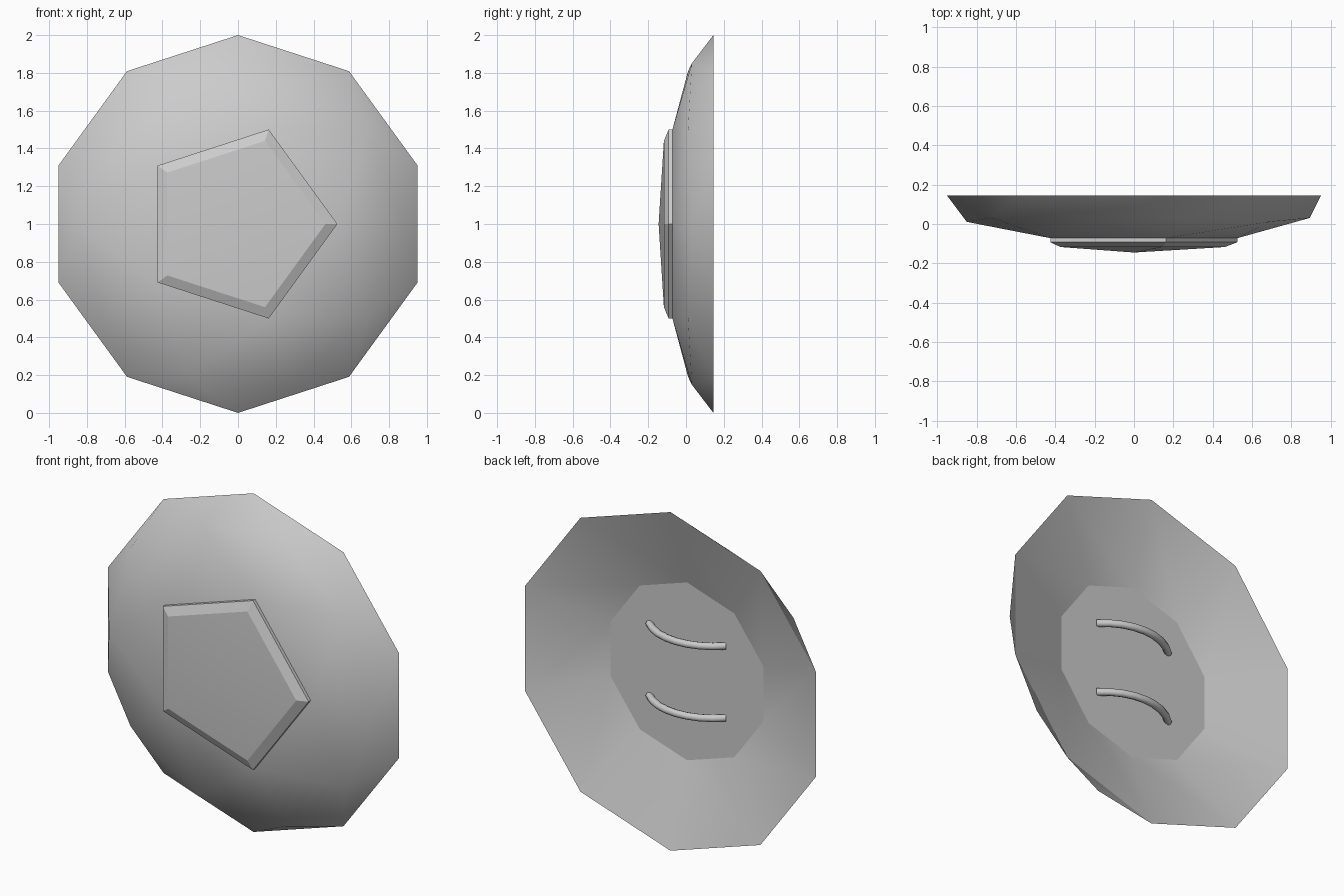
import bpy, bmesh, math
from mathutils import Vector

if "Cube" in bpy.data.objects:
    bpy.data.objects.remove(bpy.data.objects["Cube"])

RIM_Y, DEPTH, FLOOR_Y = 0.145, 0.255, -0.01


def finish(bm, name, angle):
    bmesh.ops.recalc_face_normals(bm, faces=bm.faces)
    me = bpy.data.meshes.new(name)
    bm.to_mesh(me)
    bm.free()
    ob = bpy.data.objects.new(name, me)
    bpy.context.collection.objects.link(ob)
    bpy.ops.object.select_all(action='DESELECT')
    bpy.context.view_layer.objects.active = ob
    ob.select_set(True)
    bpy.ops.object.shade_smooth_by_angle(angle=math.radians(angle))
    return ob


def ring(bm, n, r, y, start=0.0):
    return [bm.verts.new((r * math.cos(start + math.tau * i / n), y,
                          1 + r * math.sin(start + math.tau * i / n))) for i in range(n)]


def bridge(bm, a, b):
    n = len(a)
    for i in range(n):
        j = (i + 1) % n
        bm.faces.new((a[i], a[j], b[j], b[i]))


# Domed front: flattened half icosphere, with the centre left open for the boss
bm = bmesh.new()
bmesh.ops.create_icosphere(bm, subdivisions=2, radius=1)
for v in bm.verts:
    v.co.normalize()
bmesh.ops.delete(bm, geom=[v for v in bm.verts if v.co.z < -0.01 or v.co.z > 0.99], context='VERTS')
for v in bm.verts:
    x, y, z = v.co
    v.co = Vector((x, RIM_Y - DEPTH * z, 1 + y))
dome = finish(bm, "shield_front", 60)
# open shell: make its normals face forward
if sum(p.normal.y for p in dome.data.polygons) > 0:
    dome.data.flip_normals()

# Raised five-sided boss with a bevelled edge and a shallow point
bm = bmesh.new()
a = ring(bm, 5, 0.526, -0.072)
b = ring(bm, 5, 0.526, -0.092)
c = ring(bm, 5, 0.463, -0.117)
bridge(bm, a, b)
bridge(bm, b, c)
tip = bm.verts.new((0, -0.145, 1))
for i in range(5):
    bm.faces.new((c[i], c[(i + 1) % 5], tip))
bm.faces.new(a)
finish(bm, "center_boss", 15)

# Hollow back: sloping wall down to a flat ten-sided floor
bm = bmesh.new()
s = math.radians(18)
a = ring(bm, 10, 1.0, RIM_Y, s)
b = ring(bm, 10, 0.525, FLOOR_Y, s)
bridge(bm, a, b)
bm.faces.new(b)
back = finish(bm, "shield_back", 15)
if sum(p.normal.y for p in back.data.polygons) < 0:
    back.data.flip_normals()


# Two arched grips across the floor
def grip(name, z):
    half, rise, segs, sides, rad = 0.245, 0.1, 8, 8, 0.021
    R = (half ** 2 + rise ** 2) / (2 * rise)
    sweep = math.asin(half / R) + 0.015
    bm = bmesh.new()
    rings = []
    for i in range(segs + 1):
        t = sweep * (2 * i / segs - 1)
        out = Vector((math.sin(t), math.cos(t), 0))
        p = Vector((0, FLOOR_Y + rise - R, z)) + out * R
        rings.append([bm.verts.new(p + rad * (out * math.cos(q) + Vector((0, 0, math.sin(q)))))
                      for q in (math.tau * k / sides for k in range(sides))])
    for a, b in zip(rings, rings[1:]):
        bridge(bm, a, b)
    bm.faces.new(rings[0])
    bm.faces.new(rings[-1])
    finish(bm, name, 50)


grip("upper_grip", 1.215)
grip("lower_grip", 0.79)
